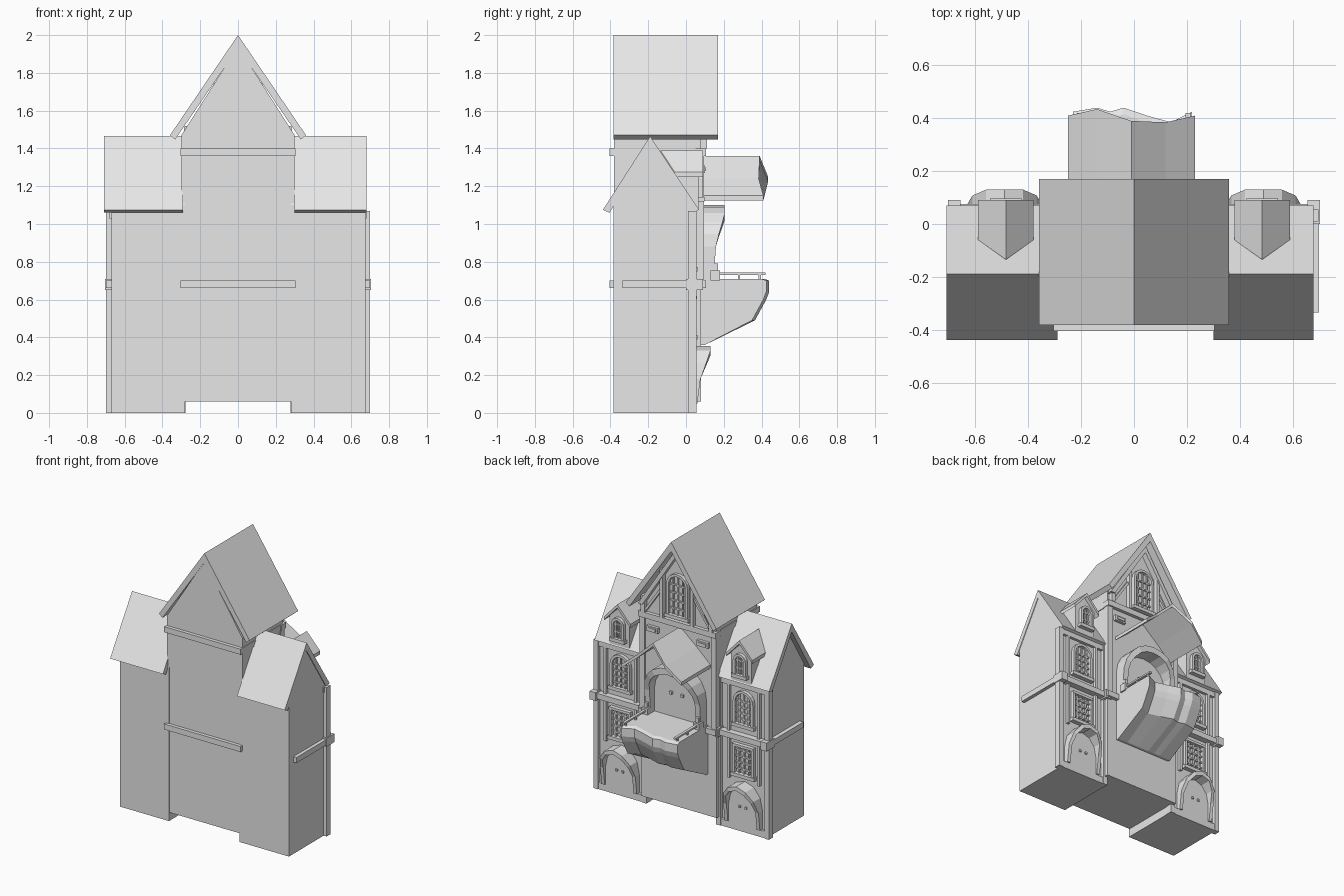
import bpy, bmesh, math

if "Cube" in bpy.data.objects:
    bpy.data.objects.remove(bpy.data.objects["Cube"])

stone = bpy.data.materials.new("plain_grey")
stone.use_nodes = True
grey = (0.8, 0.8, 0.8, 1)
stone.diffuse_color = grey
stone.node_tree.nodes["Principled BSDF"].inputs["Base Color"].default_value = grey


def loft(name, sections):
    """Skin matching cross-sections and cap both ends."""
    bm = bmesh.new()
    rings = [[bm.verts.new(p) for p in s] for s in sections]
    n = len(rings[0])
    for a, b in zip(rings, rings[1:]):
        for i in range(n):
            j = (i + 1) % n
            bm.faces.new((a[i], a[j], b[j], b[i]))
    bm.faces.new(rings[0])
    bm.faces.new(rings[-1][::-1])
    bmesh.ops.recalc_face_normals(bm, faces=bm.faces)
    mesh = bpy.data.meshes.new(name)
    bm.to_mesh(mesh)
    bm.free()
    mesh.materials.append(stone)
    ob = bpy.data.objects.new(name, mesh)
    bpy.context.collection.objects.link(ob)
    return ob


def box(name, x0, x1, y0, y1, z0, z1):
    loft(name, [[(x0, y0, z), (x1, y0, z), (x1, y1, z), (x0, y1, z)] for z in (z0, z1)])


def prism_x(name, pts, x0, x1):
    loft(name, [[(x, y, z) for y, z in pts] for x in (x0, x1)])


def prism_y(name, pts, y0, y1):
    loft(name, [[(x, y, z) for x, z in pts] for y in (y0, y1)])


def arch(cx, half, z0, spring, top, n=8):
    """Outline from one foot over the crown to the other foot."""
    curve = [(cx + half * math.cos(math.pi * i / n),
              spring + (top - spring) * math.sin(math.pi * i / n)) for i in range(n + 1)]
    return [(cx + half, z0)] + curve + [(cx - half, z0)]


def arch_ring(name, outer, inner, back, depth):
    loft(name, [[(ox, back, oz), (ox, depth(oz), oz), (ix, depth(oz), iz), (ix, back, iz)]
                for (ox, oz), (ix, iz) in zip(outer, inner)])


def ramp(points):
    """Piecewise linear depth by height."""
    def f(z):
        for (a, u), (b, v) in zip(points, points[1:]):
            if z <= b:
                return u + (v - u) * max(0, z - a) / (b - a)
        return points[-1][1]
    return f


def window(name, cx, half, z0, z1, y, arched, rows=4):
    """Raised frame, pane and glazing bars."""
    spring = z1 - half if arched else z1
    if arched:
        outer = arch(cx, half, z0, spring, z1)
        inner = arch(cx, half - 0.018, z0, spring, z1 - 0.018)
        arch_ring(name + "_frame", outer, inner, y - 0.01, lambda z: y + 0.025)
        prism_y(name + "_pane", inner, y - 0.01, y + 0.004)
    else:
        for s in (-1, 1):
            x = cx + s * (half - 0.009)
            box(name + "_jamb", x - 0.009, x + 0.009, y - 0.01, y + 0.025, z0, z1)
        box(name + "_head", cx - half, cx + half, y - 0.01, y + 0.028, z1 - 0.018, z1)
    box(name + "_sill", cx - half - 0.01, cx + half + 0.01, y - 0.01, y + 0.032, z0 - 0.012, z0 + 0.012)
    for i in (-1, 0, 1):
        x = cx + i * half * 0.45
        lift = spring + (z1 - spring) * (0.9 if i == 0 else 0.75)
        box(name + "_upright_bar", x - 0.005, x + 0.005, y - 0.01, y + 0.014, z0, lift)
    for i in range(1, rows + 1):
        z = z0 + (spring - z0) * i / (rows + (0 if arched else 1))
        box(name + "_cross_bar", cx - half + 0.01, cx + half - 0.01, y - 0.01, y + 0.014, z - 0.005, z + 0.005)


def gable_roof_y(name, cx, ridge, half, drop, thick, y0, y1):
    """Two-sided roof whose ridge runs front to back."""
    e = ridge - drop
    prism_y(name, [(cx, ridge), (cx + half, e), (cx + half - 0.6 * thick, e - 0.5 * thick), (cx, ridge - 1.5 * thick),
                   (cx - half + 0.6 * thick, e - 0.5 * thick), (cx - half, e)], y0, y1)


WING_Y, HALL_Y = 0.03, 0.08

# Central hall with its steep gable
prism_y("hall_body", [(-0.30, 0.06), (0.30, 0.06), (0.30, 1.47), (0, 1.94), (-0.30, 1.47)], -0.38, HALL_Y)
gable_roof_y("hall_roof", 0, 2.0, 0.36, 0.53, 0.045, -0.383, 0.17)
for z in (0.66, 1.36):
    box("hall_front_band", -0.305, 0.305, -0.405, -0.37, z, z + 0.04)
    box("hall_back_band", -0.31, 0.31, 0.05, 0.105, z, z + 0.04)
for s in (-1, 1):
    box("hall_side_band", s * 0.29, s * 0.305, -0.405, 0.105, 1.36, 1.40)

# Gable timbers and window
window("gable_window", 0, 0.085, 1.43, 1.74, HALL_Y, True)
for s in (-1, 1):
    box("gable_post", s * 0.12 - 0.012, s * 0.12 + 0.012, 0.07, 0.11, 1.40, 1.75)
    box("gable_outer_post", s * 0.27 - 0.015, s * 0.27 + 0.015, 0.07, 0.11, 1.40, 1.52)
    prism_y("gable_rafter", [(s * 0.30, 1.46), (0, 1.92), (0, 1.87), (s * 0.265, 1.46)], 0.07, 0.12)
    prism_y("gable_brace", [(s * 0.25, 1.41), (s * 0.27, 1.41), (s * 0.14, 1.60), (s * 0.12, 1.60)], 0.07, 0.10)
    # Plaques under the upper band
    box("wall_plaque", s * 0.2 - 0.045, s * 0.2 + 0.045, 0.07, 0.10, 1.27, 1.31)
    box("wall_plaque_panel", s * 0.2 - 0.03, s * 0.2 + 0.03, 0.07, 0.107, 1.28, 1.30)
    # Pilasters beside the great door
    box("hall_pilaster", s * 0.285 - 0.02, s * 0.285 + 0.02, 0.05, 0.095, 0.70, 1.36)

# Great door with sloping hood
outer = arch(0, 0.22, 0.70, 0.88, 1.10, 10)
inner = arch(0, 0.18, 0.70, 0.88, 1.055, 10)
arch_ring("great_door_hood", outer, inner, 0.06, ramp([(0.70, 0.145), (0.90, 0.16), (1.05, 0.205), (1.10, 0.205)]))
prism_y("great_door", inner, 0.06, 0.10)
for s in (-1, 1):
    box("great_door_knob", s * 0.045 - 0.01, s * 0.045 + 0.01, 0.09, 0.115, 0.87, 0.89)

# Balcony with rippled front
profile = [(0.07, 0.71), (0.07, 0.36), (0.10, 0.36), (0.35, 0.49), (0.41, 0.60), (0.425, 0.64), (0.425, 0.70), (0.40, 0.71)]
ripple = [(-0.23, 0.0), (-0.14, 0.015), (-0.09, 0.0), (-0.04, 0.015), (0.05, -0.015), (0.14, -0.04), (0.22, 0.0)]
loft("balcony", [[(x, y + (d if y > 0.3 else 0), z) for y, z in profile] for x, d in ripple])
for s in (-1, 1):
    x = s * 0.205
    box("balcony_rail", x - 0.01, x + 0.01, 0.13, 0.42, 0.73, 0.742)
    box("balcony_rail_block", x - 0.025, x + 0.025, 0.13, 0.18, 0.70, 0.755)
    box("balcony_rail_cap", x - 0.012, x + 0.012, 0.145, 0.17, 0.75, 0.79)
    for y in (0.28, 0.39):
        box("balcony_rail_post", x - 0.006, x + 0.006, y - 0.006, y + 0.006, 0.70, 0.735)

# Open canopy over the balcony, with rippled edge
canopy = [(-0.25, 1.15, 0.41), (-0.14, 1.25, 0.435), (-0.01, 1.36, 0.39)], \
         [(-0.01, 1.36, 0.39), (0.12, 1.24, 0.385), (0.23, 1.15, 0.41)]
for side in canopy:
    loft("canopy_slope", [[(x, 0.07, z), (x, y, z), (x, y, z - 0.025), (x, 0.07, z - 0.025)] for x, z, y in side])

# Side wings
for s in (-1, 1):
    end, roof_in, roof_out = (0.675, 0.30, 0.68) if s > 0 else (0.67, 0.29, 0.71)
    c = s * 0.49
    prism_x("wing_body", [(-0.385, 0), (WING_Y, 0), (WING_Y, 1.10), (-0.19, 1.42), (-0.385, 1.10)], s * 0.28, s * end)
    prism_x("wing_roof", [(-0.19, 1.465), (0.07, 1.075), (0.035, 1.06), (-0.19, 1.405), (-0.405, 1.06), (-0.44, 1.075)],
            s * roof_in, s * roof_out)
    box("wing_side_band", s * 0.66, s * 0.70, -0.335, 0.06, 0.66, 0.70)
    box("wing_back_band", s * 0.29, s * 0.70, 0.0, 0.075, 0.66, 0.70)
    box("wing_eave_band", s * 0.30, s * 0.68, 0.0, 0.05, 1.03, 1.07)
    for x in (s * 0.295, s * 0.68):
        box("wing_corner_post", x - 0.018, x + 0.018, 0.01, 0.055, 0, 1.07)
        box("wing_post_block", x - 0.024, x + 0.024, 0.0, 0.09, 0.65, 0.71)
    for x in (c - 0.12, c + 0.12):
        box("wing_timber", x - 0.01, x + 0.01, 0.02, 0.05, 0.36, 1.05)
    box("wing_ground_sill", s * 0.30, s * 0.68, 0.02, 0.05, 0, 0.05)

    # Ground door with hood
    outer = arch(c, 0.14, 0.05, 0.18, 0.355, 6)
    inner = arch(c, 0.115, 0.05, 0.18, 0.325, 6)
    arch_ring("wing_door_hood", outer, inner, 0.02, ramp([(0.08, 0.06), (0.20, 0.08), (0.32, 0.13), (0.36, 0.13)]))
    prism_y("wing_door", inner, 0.02, 0.05)
    for k in (-1, 1):
        box("wing_door_knob", c + k * 0.025 - 0.007, c + k * 0.025 + 0.007, 0.04, 0.06, 0.17, 0.185)

    # Windows
    window("wing_lower_window", c, 0.085, 0.40, 0.62, WING_Y, False)
    window("wing_upper_window", c, 0.08, 0.76, 1.01, WING_Y, True)

    # Dormer
    d = s * 0.485
    prism_y("dormer_body", [(d - 0.08, 1.08), (d + 0.08, 1.08), (d + 0.08, 1.28), (d, 1.36), (d - 0.08, 1.28)], -0.13, 0.065)
    window("dormer_window", d, 0.05, 1.13, 1.29, 0.065, True, 2)
    for k in (-1, 1):
        # Each slope dies into the main roof along a valley
        top = [(d, 0.09, 1.39), (d + k * 0.105, 0.09, 1.275), (d + k * 0.105, -0.06, 1.275), (d, -0.135, 1.39)]
        loft("dormer_roof_slope", [[(x, y, z - t) for x, y, z in top] for t in (0, 0.025)])
